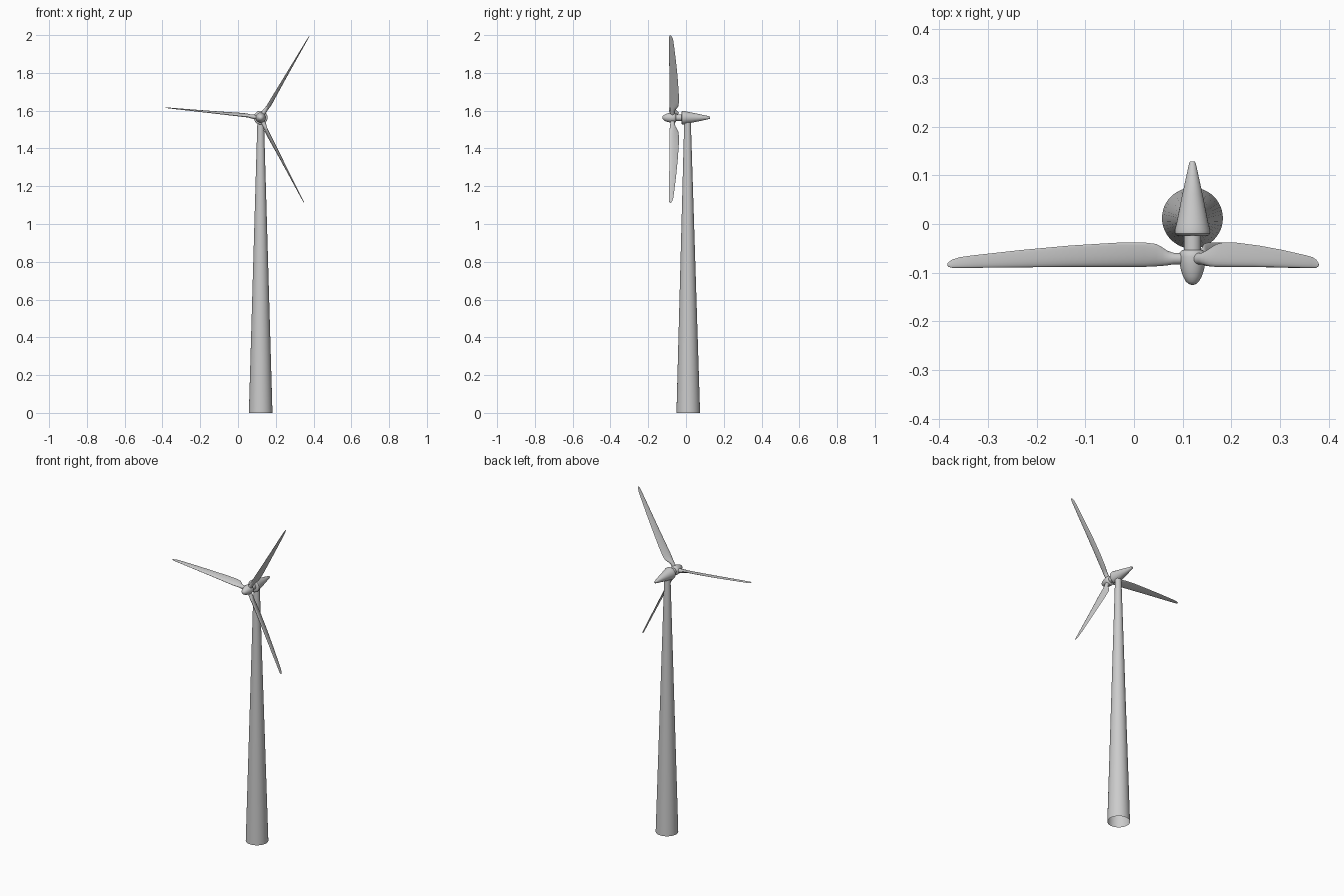
import bpy, bmesh, math
from mathutils import Vector

if "Cube" in bpy.data.objects:
    bpy.data.objects.remove(bpy.data.objects["Cube"])

HUB = Vector((0.12, -0.075, 1.563))


def loft(name, rings, cap_start=True, cap_end=True):
    """Skin a list of equally sized point rings into one smooth mesh."""
    bm = bmesh.new()
    vs = [[bm.verts.new(p) for p in ring] for ring in rings]
    n = len(vs[0])
    for a, b in zip(vs, vs[1:]):
        for i in range(n):
            j = (i + 1) % n
            bm.faces.new((a[i], a[j], b[j], b[i]))
    if cap_start:
        bm.faces.new(vs[0][::-1])
    if cap_end:
        bm.faces.new(vs[-1])
    bmesh.ops.recalc_face_normals(bm, faces=bm.faces)
    me = bpy.data.meshes.new(name)
    bm.to_mesh(me)
    bm.free()
    ob = bpy.data.objects.new(name, me)
    bpy.context.collection.objects.link(ob)
    bpy.ops.object.select_all(action='DESELECT')
    ob.select_set(True)
    bpy.context.view_layer.objects.active = ob
    bpy.ops.object.shade_smooth_by_angle(angle=math.radians(40))
    return ob


def angles(n):
    return [2 * math.pi * i / n for i in range(n)]


def turned_y(name, profile, n=32):
    """Round part about the rotor axis, profile = (y, radius)."""
    return loft(name, [[(HUB.x + r * math.cos(t), y, HUB.z + r * math.sin(t))
                        for t in angles(n)] for y, r in profile])


# Tower: tapered tube, open at the foot
loft("tower", [[(0.12 + r * math.cos(t), y + r * math.sin(t), z) for t in angles(48)]
               for z, r, y in ((0, 0.0625, 0.012), (1.56, 0.017, 0.008))], cap_start=False)

# Nacelle, shaft and nose cone
turned_y("nacelle", [(-0.025, 0.022), (-0.024, 0.032), (-0.020, 0.036), (-0.013, 0.0365),
                     (0.0, 0.033), (0.06, 0.021), (0.124, 0.007), (0.128, 0.005)])
turned_y("rotor_shaft", [(-0.065, 0.0175), (-0.02, 0.0175)])
turned_y("nose_cone", [(-0.125, 0.002), (-0.123, 0.008), (-0.118, 0.0135), (-0.108, 0.019),
                       (-0.095, 0.0235), (-0.080, 0.0265), (-0.067, 0.0275),
                       (-0.058, 0.026), (-0.054, 0.022), (-0.053, 0.017)])

# Blade stations: radius, leading y, trailing y, twist offset, thickness
STATIONS = [
    (0.010, -0.083, -0.060, 0.000, 0.023), (0.040, -0.083, -0.059, 0.001, 0.023),
    (0.052, -0.085, -0.055, 0.004, 0.020), (0.063, -0.086, -0.048, 0.009, 0.017),
    (0.076, -0.087, -0.041, 0.013, 0.014), (0.100, -0.088, -0.038, 0.014, 0.012),
    (0.150, -0.088, -0.038, 0.012, 0.011), (0.250, -0.088, -0.044, 0.008, 0.009),
    (0.350, -0.089, -0.053, 0.005, 0.007), (0.450, -0.090, -0.064, 0.002, 0.005),
    (0.480, -0.090, -0.068, 0.001, 0.004), (0.496, -0.090, -0.073, 0.0, 0.003),
    (0.503, -0.088, -0.078, 0.0, 0.002), (0.506, -0.085, -0.081, 0.0, 0.001)]


def blade(name, deg):
    a = math.radians(deg)
    out = Vector((math.cos(a), 0, math.sin(a)))
    side = Vector((math.sin(a), 0, -math.cos(a)))
    rings = []
    for r, y0, y1, tw, th in STATIONS:
        lead = Vector((HUB.x, y0, HUB.z)) + out * r - side * tw * 0.2
        trail = Vector((HUB.x, y1, HUB.z)) + out * r + side * tw
        mid, half = (lead + trail) / 2, (trail - lead) / 2
        normal = half.cross(out).normalized() * th / 2
        # fuller leading edge on the flat sections, round at the root
        flat = min(1, max(0, (r - 0.045) / 0.05))
        rings.append([mid + half * math.cos(t)
                      + normal * math.sin(t) * (1 - 0.45 * flat * math.cos(t))
                      for t in angles(20)])
    loft(name, rings)


for i, deg in enumerate((174, 59.2, 297)):
    blade(f"blade_{i + 1}", deg)
